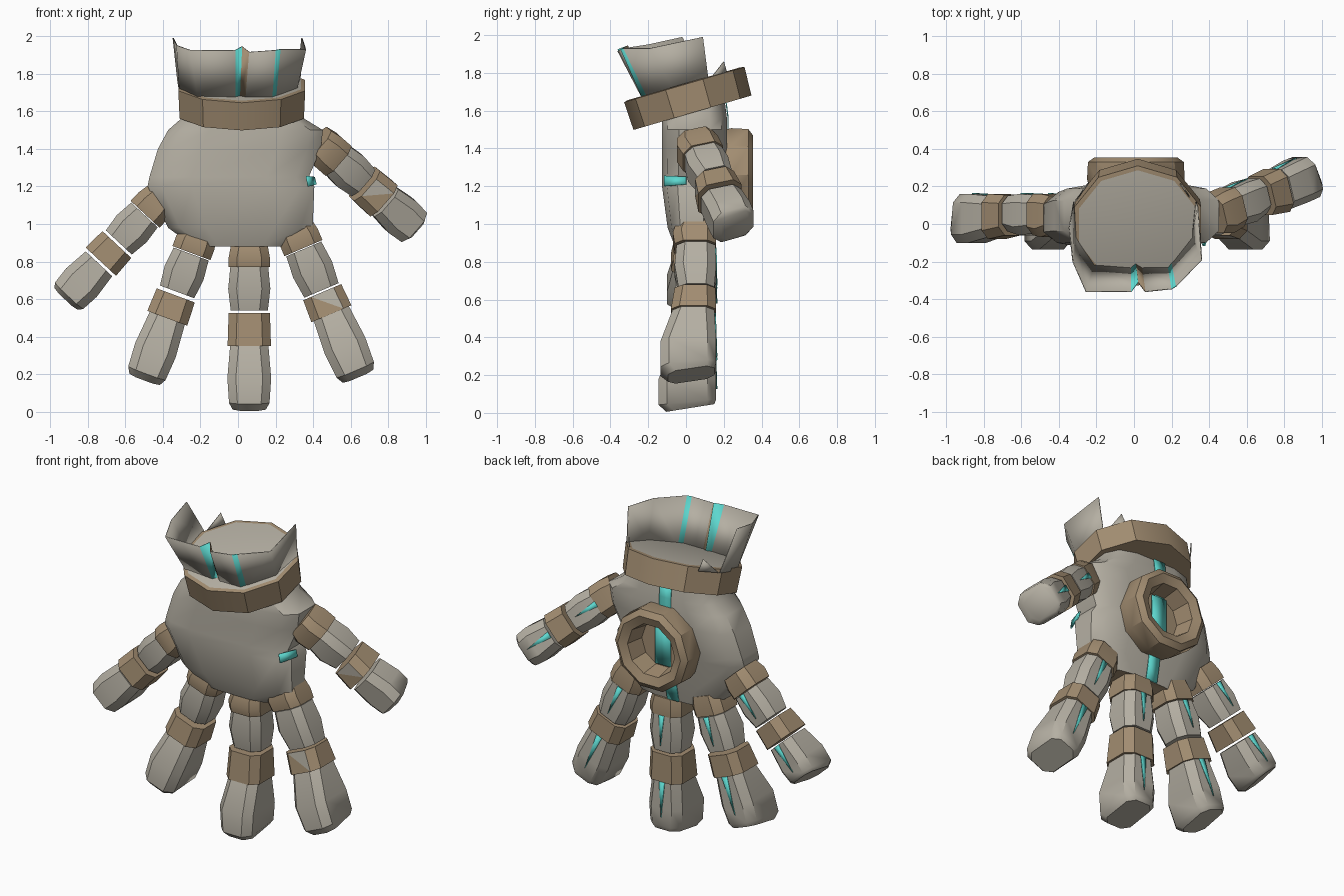
import bpy, bmesh, math
from mathutils import Vector as V

if "Cube" in bpy.data.objects:
    bpy.data.objects.remove(bpy.data.objects["Cube"])


def mat(name, col):
    m = bpy.data.materials.new(name)
    m.diffuse_color = (*col, 1)
    m.use_nodes = True
    m.node_tree.nodes["Principled BSDF"].inputs["Base Color"].default_value = m.diffuse_color
    return m


MATS = [mat("grey_stone", (0.46, 0.43, 0.365)),
        mat("tan_stone", (0.36, 0.265, 0.165)),
        mat("teal_glow", (0.11, 0.68, 0.62))]
GREY, TAN, TEAL = 0, 1, 2


def finish(name, bm, angle=35, recalc=True):
    if recalc:
        bmesh.ops.recalc_face_normals(bm, faces=bm.faces[:])
    me = bpy.data.meshes.new(name)
    bm.to_mesh(me)
    bm.free()
    for m in MATS:
        me.materials.append(m)
    me.shade_smooth()
    me.set_sharp_from_angle(angle=math.radians(angle))
    ob = bpy.data.objects.new(name, me)
    bpy.context.collection.objects.link(ob)
    return ob


def loft(name, rings, side=GREY, start=GREY, end=GREY, angle=35, chip=None):
    """Skin closed rings of points; start/end are cap colours, None leaves it open."""
    bm = bmesh.new()
    rows = [[bm.verts.new(p) for p in r] for r in rings]
    n = len(rows[0])
    for a, b in zip(rows, rows[1:]):
        for i in range(n):
            j = (i + 1) % n
            if i == chip:      # chipped face: one grey and one tan triangle
                bm.faces.new((a[i], a[j], b[j])).material_index = GREY
                bm.faces.new((a[i], b[j], b[i])).material_index = side
            else:
                bm.faces.new((a[i], a[j], b[j], b[i])).material_index = side
    for row, m in ((rows[0], start), (rows[-1], end)):
        if m is not None:
            bm.faces.new(row).material_index = m
    return finish(name, bm, angle)


def sheet(name, polys, thick=0.006):
    """Thin plates from (colour, points)."""
    bm = bmesh.new()
    for m, pts in polys:
        bm.faces.new([bm.verts.new(p) for p in pts]).material_index = m
    bmesh.ops.remove_doubles(bm, verts=bm.verts[:], dist=0.0005)
    ob = finish(name, bm, 20)
    mod = ob.modifiers.new("thickness", 'SOLIDIFY')
    mod.thickness = thick
    mod.offset = 0
    return ob


# palm: rounded boulder, (z, left, right, front, back)
PALM = [(0.88, -0.24, 0.26, -0.06, 0.14), (0.98, -0.38, 0.405, -0.10, 0.16),
        (1.20, -0.49, 0.415, -0.13, 0.19), (1.25, -0.48, 0.385, -0.13, 0.20),
        (1.40, -0.435, 0.45, -0.13, 0.22), (1.50, -0.38, 0.46, -0.13, 0.22),
        (1.56, -0.31, 0.36, -0.13, 0.22), (1.64, -0.29, 0.31, -0.13, 0.21)]


def boulder(z, x0, x1, y0, y1, n=12, e=0.57):
    out = []
    for i in range(n):
        a = math.tau * (i + 0.5) / n
        c, s = math.cos(a), math.sin(a)
        out.append(((x0 + x1) / 2 + (x1 - x0) / 2 * math.copysign(abs(c) ** e, c),
                    (y0 + y1) / 2 + (y1 - y0) / 2 * math.copysign(abs(s) ** e, s), z))
    return out


loft("palm", [boulder(*r) for r in PALM], GREY, TAN, GREY, 40)

# glowing seam down the back of the hand, and the crack under the thumb
seam = []
for a, b in zip(PALM, PALM[1:]):
    seam.append((TEAL, [(-0.05, a[4] + 0.003, a[0]), (0.03, a[4] + 0.003, a[0]),
                        (0.03, b[4] + 0.003, b[0]), (-0.05, b[4] + 0.003, b[0])]))
sheet("back_seam", seam)
sheet("thumb_crack", [(TEAL, [(0.375, -0.115, 1.20), (0.415, 0.0, 1.21),
                              (0.405, 0.0, 1.25), (0.365, -0.115, 1.255)])], 0.009)

# round socket on the back of the hand
SC = V((0.01, 0, 1.26))


def circle(r, y, n=10):
    return [SC + V((r * math.cos(math.tau * i / n), y, r * math.sin(math.tau * i / n)))
            for i in range(n)]


loft("back_socket", [circle(r, y) for r, y in
                     [(0.23, 0.12), (0.26, 0.24), (0.255, 0.33), (0.22, 0.355),
                      (0.165, 0.335), (0.145, 0.22)]], TAN, TAN, TAN)
sheet("socket_glow", [(TEAL, [(-0.05, 0.226, 1.13), (0.055, 0.226, 1.13),
                              (0.055, 0.226, 1.39), (-0.05, 0.226, 1.39)])])

# tilted wrist band with a grey top
WC, U, W = V((0.02, 0.012, 1.666)), V((0, -0.28, 0.96)), V((0, 0.96, 0.28))


def wrist(k, h, n=10):
    return [WC + U * h + V((0.355 * k * math.cos(a), 0, 0)) + W * (0.332 * k * math.sin(a))
            for a in (math.tau * (i + 0.5) / n for i in range(n))]


loft("wrist_band", [wrist(0.98, -0.08), wrist(1, 0.075), wrist(0.93, 0.08)], TAN, TAN, GREY)


# broken flared cuff: (base x, base y, top point, colour of the panel that follows)
def base(x, y):
    return (x, y, 1.63 + 0.295 * (y + 0.31))


CUFF = [(-0.32, 0.12, (-0.345, -0.02, 1.99), GREY), (-0.31, -0.06, (-0.325, -0.20, 1.95), GREY),
        (-0.21, -0.21, (-0.255, -0.36, 1.925), GREY), (-0.015, -0.225, (-0.015, -0.36, 1.925), TEAL),
        (0.01, -0.205, (0.022, -0.31, 1.945), TAN), (0.04, -0.225, (0.06, -0.36, 1.915), GREY),
        (0.18, -0.225, (0.20, -0.345, 1.925), TEAL), (0.20, -0.20, (0.225, -0.33, 1.93), GREY),
        (0.31, -0.06, (0.36, -0.19, 1.93), GREY), (0.33, 0.12, (0.34, 0.09, 1.99), GREY)]
panels = [(a[3], [base(a[0], a[1]), base(b[0], b[1]), b[2], a[2]])
          for a, b in zip(CUFF, CUFF[1:])]
for s in (-1, 1):    # small shards left standing at the back
    panels.append((GREY, [base(0.31 * s, 0.12), base(0.24 * s, 0.22), (0.26 * s, 0.20, 1.86)]))
sheet("cuff", panels)


# fingers: chamfered blocks strung along an axis
def finger(name, p0, p1, w, cuts, bulge, chip=None):
    p0, p1 = V(p0), V(p1)
    d = (p1 - p0).normalized()
    side = d.cross(V((0, 1, 0))).normalized()
    deep = side.cross(d)

    def at(t, x, y):
        return p0 + d * t + side * x + deep * y

    def ring(t, w, f, b, shear=0.0):
        c = min(0.045, w * 0.45)
        pts = [(w, f + c), (w, b - c), (w - c, b), (c - w, b),
               (-w, b - c), (-w, f + c), (c - w, f), (w - c, f)]
        return [at(t - shear * (y + 0.19), x, y) for x, y in pts]

    (a0, a1), (b0, b1), (c0, c1), (e0, e1) = cuts
    loft(name + "_base_joint", [ring(a0 - 0.04, w * 0.9, -0.10, 0.10), ring(a0 + 0.02, w, -0.12, 0.11),
                                ring(a1, w, -0.11, 0.11)], TAN, TAN, TAN)
    loft(name + "_lower", [ring(b0, w * 0.92, -0.10, 0.105),
                           ring((b0 + b1) / 2, w * 1.02, -0.11, 0.11),
                           ring(b1, w * 0.9, -0.09, 0.10)])
    loft(name + "_middle_joint", [ring(c0, w, -0.11, 0.105), ring(c1, w * 1.05, -0.13, 0.11)],
         TAN, TAN, TAN, chip=chip)
    L = e1 - e0
    loft(name + "_tip", [ring(e0, w * 0.92, -0.12, 0.10),
                         ring(e0 + L * 0.5, w * 1.06, bulge, 0.11),
                         ring(e0 + L * 0.88, w * 0.98, bulge, 0.11, 0.1),
                         ring(e1, w * 0.8, bulge + 0.04, 0.10, 0.16)], angle=40)
    # glowing slits on the back of the grey blocks
    h = 0.113
    sheet(name + "_slits", [
        (TEAL, [at(b0, -0.018, h - 0.004), at(b0, 0.018, h - 0.004), at(b1 - 0.04, 0.004, h)]),
        (TEAL, [at(e0, -0.02, h - 0.008), at(e0, 0.02, h - 0.008), at(e0 + L * 0.65, 0, h)])])


Y = 0.05
finger("little_finger", (-0.44, Y, 1.11), (-0.925, Y, 0.59), 0.105,
       [(0, 0.08), (0.085, 0.285), (0.30, 0.425), (0.44, 0.715)], -0.15)
finger("ring_finger", (-0.22, Y, 0.92), (-0.50, Y, 0.165), 0.108,
       [(0, 0.08), (0.085, 0.30), (0.32, 0.45), (0.45, 0.81)], -0.185)
finger("middle_finger", (0.06, Y, 0.87), (0.06, Y, 0.01), 0.11,
       [(0.03, 0.10), (0.10, 0.33), (0.345, 0.52), (0.51, 0.87)], -0.195)
finger("index_finger", (0.315, Y, 0.95), (0.645, Y, 0.175), 0.11,
       [(0, 0.085), (0.09, 0.33), (0.34, 0.465), (0.46, 0.84)], -0.185, 6)
finger("thumb", (0.45, 0.06, 1.41), (0.94, 0.265, 0.98), 0.105,
       [(0, 0.10), (0.095, 0.29), (0.31, 0.43), (0.45, 0.70)], -0.12, 6)
